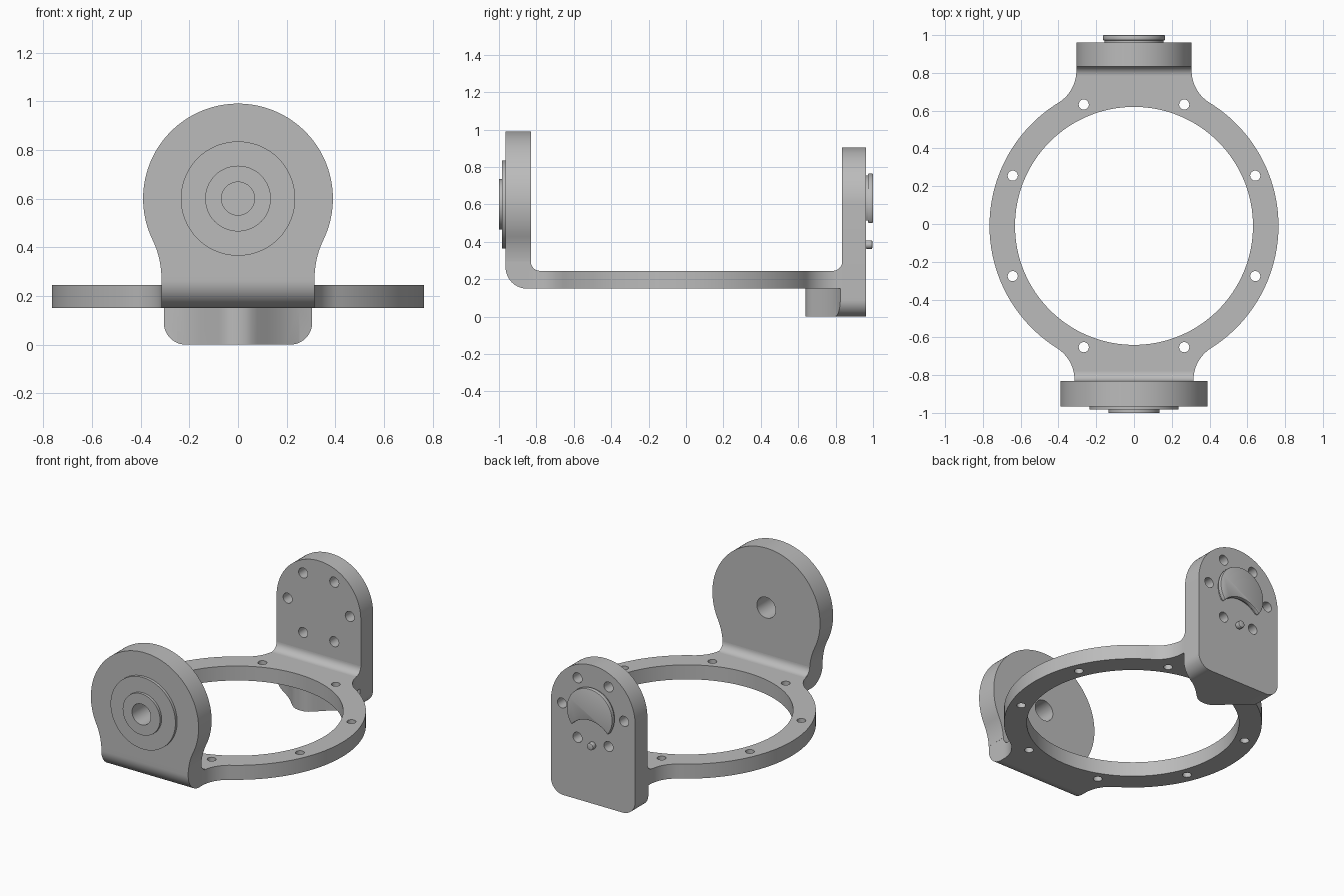
import bpy, bmesh
from math import sin, cos, pi, radians, sqrt, atan2

cube = bpy.data.objects.get("Cube")
if cube:
    bpy.data.objects.remove(cube, do_unlink=True)

grey = bpy.data.materials.new("plain grey")
grey.use_nodes = True
grey.diffuse_color = (0.5, 0.5, 0.5, 1)
bsdf = next(n for n in grey.node_tree.nodes if n.type == 'BSDF_PRINCIPLED')
bsdf.inputs["Base Color"].default_value = (0.5, 0.5, 0.5, 1)
parts = []


def arc(cx, cy, r, start, end, n=16):
    """Points on an arc, angles in radians."""
    return [(cx + r * cos(start + (end - start) * i / n),
             cy + r * sin(start + (end - start) * i / n)) for i in range(n + 1)]


def circle(cx, cy, r, n=32):
    return arc(cx, cy, r, 0, 2 * pi, n)[:-1]


def mirrored(half):
    """Close a half outline by reflecting it across the first axis."""
    return half + [(-u, v) for u, v in reversed(half) if abs(u) > 1e-5]


def prism(name, outlines, axis, a, b):
    """Extrude flat outlines along an axis from a to b."""
    place = {'x': lambda u, v, w: (w, u, v),
             'y': lambda u, v, w: (u, w, v),
             'z': lambda u, v, w: (u, v, w)}[axis]
    bm = bmesh.new()
    for pts in outlines:
        low = [bm.verts.new(place(u, v, a)) for u, v in pts]
        high = [bm.verts.new(place(u, v, b)) for u, v in pts]
        bm.faces.new(low)
        bm.faces.new(high)
        for i in range(len(pts)):
            j = (i + 1) % len(pts)
            bm.faces.new((low[i], low[j], high[j], high[i]))
    bmesh.ops.recalc_face_normals(bm, faces=bm.faces)
    mesh = bpy.data.meshes.new(name)
    bm.to_mesh(mesh)
    bm.free()
    mesh.materials.append(grey)
    obj = bpy.data.objects.new(name, mesh)
    bpy.context.collection.objects.link(obj)
    parts.append(obj)
    return obj


def apply(obj, mod):
    bpy.context.view_layer.objects.active = obj
    bpy.ops.object.modifier_apply(modifier=mod.name)


def cut(obj, outlines, axis, a, b, operation='DIFFERENCE'):
    """Cut an object with temporary prisms."""
    cutter = prism("cutter", outlines, axis, a, b)
    parts.remove(cutter)
    mod = obj.modifiers.new("cut", 'BOOLEAN')
    mod.operation, mod.solver, mod.object = operation, 'EXACT', cutter
    apply(obj, mod)
    bpy.data.objects.remove(cutter, do_unlink=True)


# Main measurements
RING_Y, RING_R, FLARE = -0.01, 0.765, 0.2
LOW, HIGH = 0.15, 0.245
PIVOT = 0.60
FRONT_W, BACK_W = 0.315, 0.305
FRONT_OUT, FRONT_IN = -0.965, -0.83
BACK_IN, BACK_OUT = 0.835, 0.962


# Ring with flared necks towards both uprights
def flare(width, sign):
    """Neck fillet tangent to the ring, from the neck to the ring."""
    cx = width + FLARE
    dy = sqrt((RING_R + FLARE) ** 2 - cx ** 2)
    end = atan2(-dy, -cx) + 2 * pi
    pts = arc(cx, dy, FLARE, pi, end, 14)
    return [(x, RING_Y + sign * y) for x, y in pts], atan2(dy, cx)


front_flare, front_angle = flare(FRONT_W, -1)
back_flare, back_angle = flare(BACK_W, 1)
half = [(FRONT_W, FRONT_IN - 0.01)] + front_flare
half += arc(0, RING_Y, RING_R, -front_angle, back_angle, 64)[1:-1]
half += back_flare[::-1] + [(BACK_W, BACK_IN)]
ring = prism("ring", [mirrored(half)], 'z', LOW, HIGH)
bolts = [circle(0.695 * cos(a), RING_Y + 0.695 * sin(a), 0.027, 20)
         for a in [pi / 8 + k * pi / 4 for k in range(8)]]
cut(ring, [circle(0, RING_Y, 0.63, 128)] + bolts, 'z', 0, 0.5)

# Front bend: rounded outside, filleted inside
top = 0.295
bend = arc(FRONT_OUT + 0.115, LOW + 0.115, 0.115, pi, 1.5 * pi)
bend += [(FRONT_IN - 0.01, LOW), (FRONT_IN - 0.01, HIGH), (FRONT_IN + 0.05, HIGH)]
bend += arc(FRONT_IN + 0.05, top, 0.05, -pi / 2, -pi, 10)[1:]
bend += [(FRONT_OUT, top)]
prism("front_bend", [bend], 'x', -FRONT_W, FRONT_W)

# Front round upright, necked down into the bend
R, NECK = 0.39, 0.36
nx = FRONT_W + NECK
nz = PIVOT - sqrt((R + NECK) ** 2 - nx ** 2)
tangent = atan2(PIVOT - nz, -nx)
half = arc(nx, nz, NECK, pi - (top - nz) / NECK, tangent, 16)
half += arc(0, PIVOT, R, tangent - pi, pi / 2, 48)[1:]
bore = [circle(0, PIVOT, 0.068, 40)]
upright = prism("front_upright", [mirrored(half)], 'y', FRONT_OUT, FRONT_IN)
wide_boss = prism("front_wide_boss", [circle(0, PIVOT, 0.235, 72)], 'y', -0.983, FRONT_OUT)
small_boss = prism("front_small_boss", [circle(0, PIVOT, 0.135, 56)], 'y', -1.0, -0.983)
for obj in (upright, wide_boss, small_boss):
    cut(obj, bore, 'y', -1.2, -0.7)

# Back upright with arched top and rounded lower corners
half = [(0, 0)] + arc(BACK_W - 0.09, 0.09, 0.09, -pi / 2, 0, 12)
half += arc(0, PIVOT, BACK_W, 0, pi / 2, 32)
back_outline = mirrored(half)
back = prism("back_upright", [back_outline], 'y', BACK_IN, BACK_OUT)
screws = [circle(0.225 * cos(k * pi / 3), PIVOT + 0.225 * sin(k * pi / 3), 0.033, 24)
          for k in range(6)]
cut(back, screws, 'y', 0.7, 1.2)

# Inner fillet between ring and back upright
fillet = [(BACK_IN, HIGH)] + arc(BACK_IN - 0.05, HIGH + 0.05, 0.05, -pi / 2, 0, 10)
prism("back_fillet", [fillet], 'x', -BACK_W, BACK_W)

# Pointed gusset under the ring
half = [(0, 0.64), (0.03, 0.643), (0.055, 0.654), (0.08, 0.675), (0.12, 0.715),
        (0.16, 0.75), (0.20, 0.78), (0.25, 0.807), (BACK_W, 0.825), (BACK_W, BACK_IN)]
gusset = prism("gusset", [mirrored(half)], 'z', 0, LOW)
cut(gusset, [back_outline], 'y', 0.5, 1.0, 'INTERSECT')


# Crescent boss on a slightly smaller neck
def crescent(r, bite):
    gap = 0.215
    z = (bite ** 2 - r ** 2 - gap ** 2) / (2 * gap)
    x = sqrt(r ** 2 - z ** 2)
    a, b = atan2(z, x), atan2(z + gap, x)
    return (arc(0, PIVOT, r, a, pi - a, 44)
            + arc(0, PIVOT - gap, bite, pi - b, b, 20)[1:-1])


prism("crescent_neck", [crescent(0.156, 0.183)], 'y', BACK_OUT, 0.972)
boss = prism("crescent_boss", [crescent(0.165, 0.174)], 'y', 0.972, 1.0)
pin = prism("locating_pin", [circle(0, 0.385, 0.023, 24)], 'y', BACK_OUT, 0.996)
for obj in (boss, pin):
    mod = obj.modifiers.new("bevel", 'BEVEL')
    mod.width, mod.segments, mod.limit_method = 0.005, 2, 'ANGLE'
    apply(obj, mod)

# Smooth the curved walls and keep the edges sharp
bpy.ops.object.select_all(action='DESELECT')
for obj in parts:
    obj.select_set(True)
bpy.context.view_layer.objects.active = ring
bpy.ops.object.shade_smooth_by_angle(angle=radians(30))
